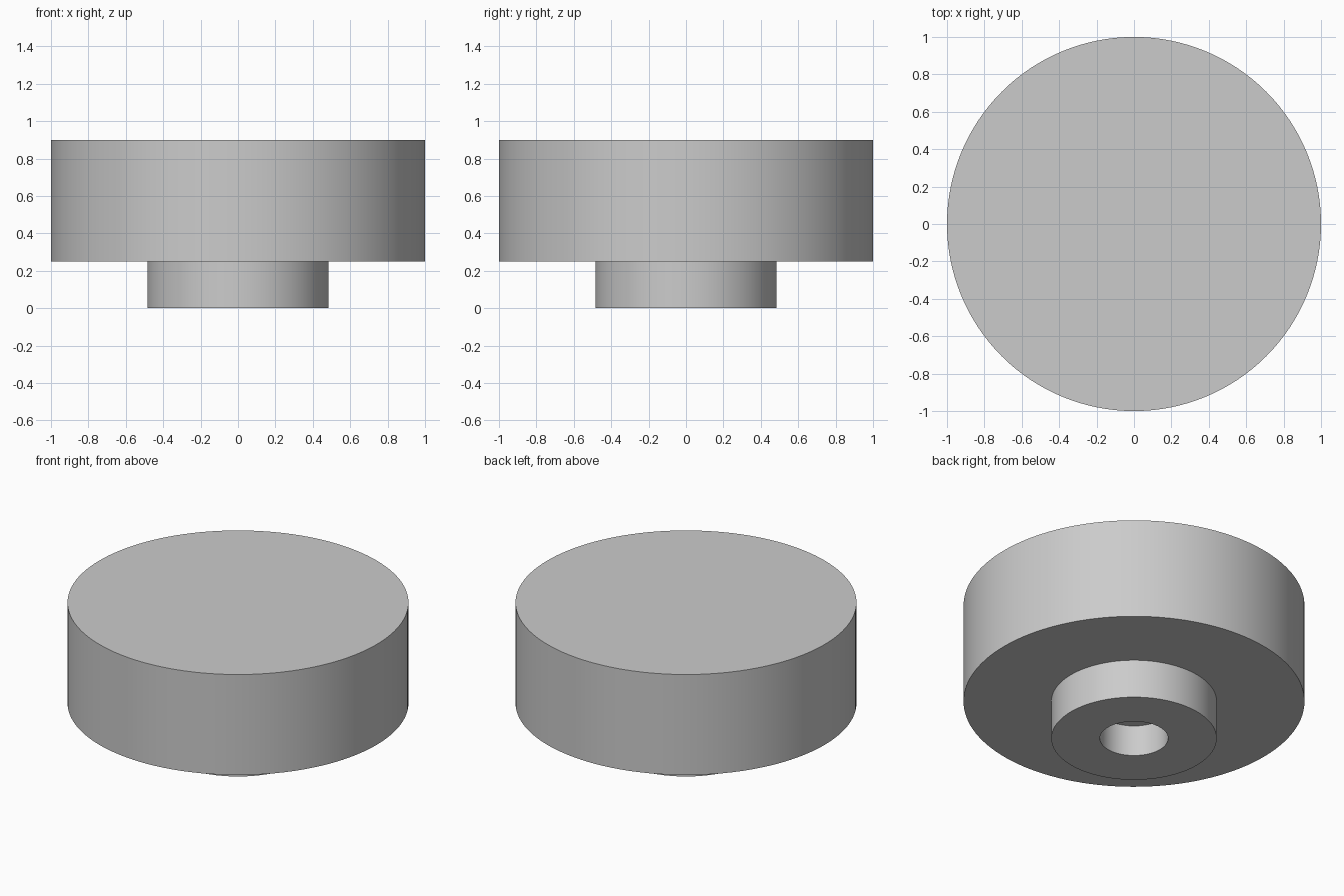
import bpy
import bmesh
import math
from mathutils import Matrix

if "Cube" in bpy.data.objects:
    bpy.data.objects.remove(bpy.data.objects["Cube"], do_unlink=True)

SEGMENTS = 128
BODY_RADIUS, BOSS_RADIUS, HOLE_RADIUS = 1.0, 0.485, 0.2
BOSS_HEIGHT, HOLE_DEPTH, TOTAL_HEIGHT = 0.25, 0.2, 0.9

# Plain grey finish
grey = bpy.data.materials.new("plain_grey")
grey.use_nodes = True
colour = (0.6, 0.6, 0.6, 1)
grey.diffuse_color = colour
grey.node_tree.nodes["Principled BSDF"].inputs["Base Color"].default_value = colour


def lathe(name, profile):
    """Spin a (radius, height) profile that starts and ends on the axis."""
    bm = bmesh.new()
    verts = [bm.verts.new((r, 0, z)) for r, z in profile]
    edges = [bm.edges.new(pair) for pair in zip(verts, verts[1:])]
    bmesh.ops.spin(bm, geom=verts + edges, axis=(0, 0, 1), cent=(0, 0, 0),
                   angle=math.tau, steps=SEGMENTS, use_merge=True)
    bmesh.ops.remove_doubles(bm, verts=bm.verts, dist=0.0001)
    bmesh.ops.recalc_face_normals(bm, faces=bm.faces)
    mesh = bpy.data.meshes.new(name)
    bm.to_mesh(mesh)
    bm.free()
    mesh.materials.append(grey)
    obj = bpy.data.objects.new(name, mesh)
    bpy.context.collection.objects.link(obj)
    bpy.ops.object.select_all(action="DESELECT")
    obj.select_set(True)
    bpy.context.view_layer.objects.active = obj
    bpy.ops.object.shade_smooth_by_angle(angle=math.radians(30))
    return obj


# Round knob: blind hole, mounting boss, underside, rim and flat top
lathe("knob", [
    (0, HOLE_DEPTH), (HOLE_RADIUS, HOLE_DEPTH), (HOLE_RADIUS, 0),
    (BOSS_RADIUS, 0), (BOSS_RADIUS, BOSS_HEIGHT),
    (BODY_RADIUS, BOSS_HEIGHT), (BODY_RADIUS, TOTAL_HEIGHT),
    (0, TOTAL_HEIGHT),
])
